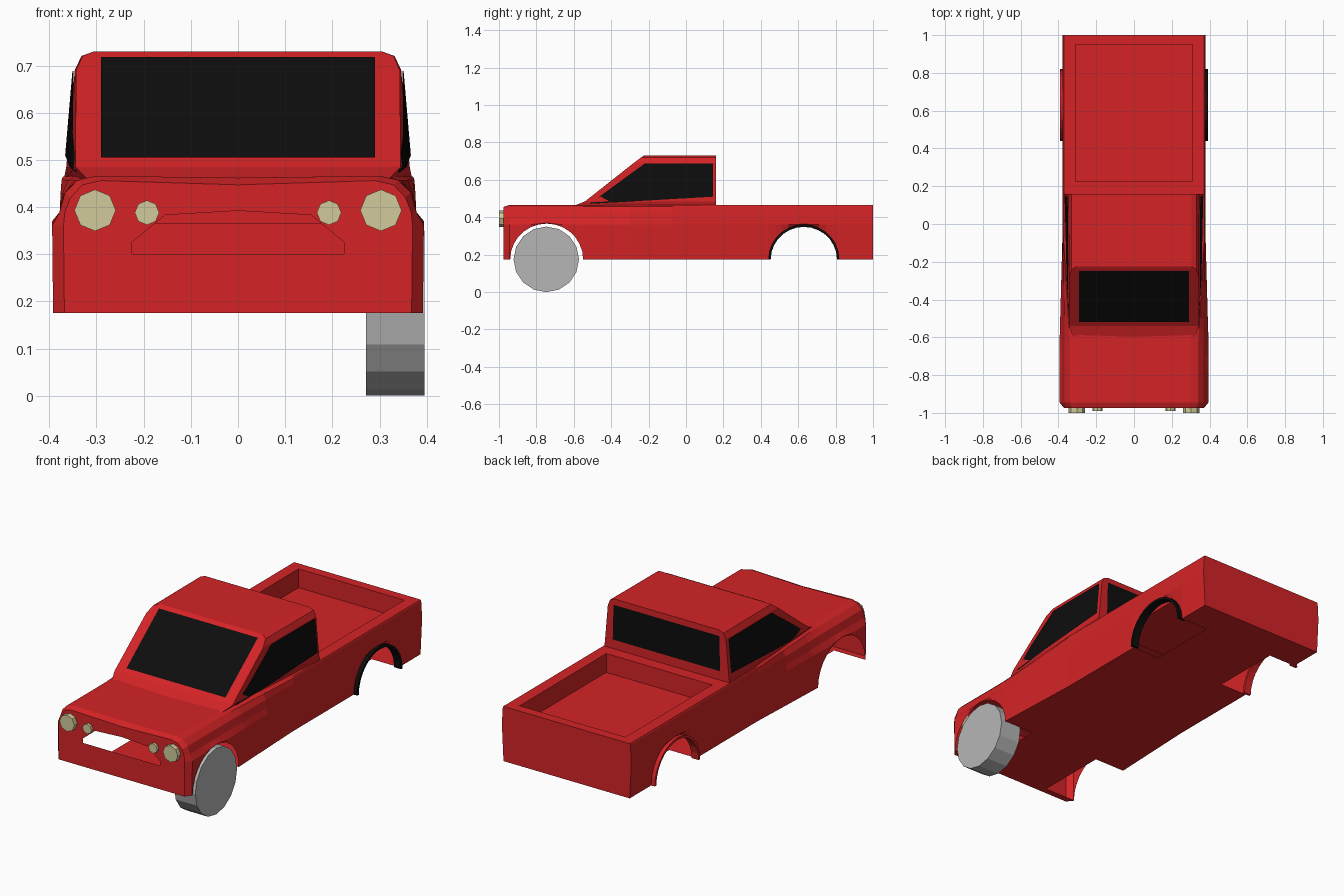
import bpy, bmesh, math
from mathutils import Matrix

if "Cube" in bpy.data.objects:
    bpy.data.objects.remove(bpy.data.objects["Cube"], do_unlink=True)


def material(name, rgb):
    m = bpy.data.materials.new(name)
    m.use_nodes = True
    m.diffuse_color = (*rgb, 1)
    m.node_tree.nodes["Principled BSDF"].inputs["Base Color"].default_value = (*rgb, 1)
    return m


RED = material("red paint", (0.66, 0.017, 0.019))
BLACK = material("black glass", (0.004, 0.004, 0.004))
GREY = material("wheel grey", (0.47, 0.47, 0.47))
CREAM = material("lamp cream", (0.64, 0.6, 0.33))


def finish(bm, name, mat):
    bmesh.ops.remove_doubles(bm, verts=bm.verts, dist=0.0004)
    bmesh.ops.recalc_face_normals(bm, faces=bm.faces)
    me = bpy.data.meshes.new(name)
    bm.to_mesh(me)
    bm.free()
    me.materials.append(mat)
    ob = bpy.data.objects.new(name, me)
    bpy.context.scene.collection.objects.link(ob)
    return ob


def face(bm, pts, sides=(1, -1)):
    """One face for each listed side of the centre plane."""
    for s in sides:
        order = pts if s > 0 else pts[::-1]
        bm.faces.new([bm.verts.new((s * x, y, z)) for x, y, z in order])


def lerp(a, b, t):
    return a + (b - a) * t


# Body dimensions
SILL, BELT, TOP = 0.175, 0.36, 0.465
FRONT, REAR = -0.975, 1.0
ARCHES = ((-0.745, 0.195), (0.63, 0.19))
WELL_X = 0.21
BED_X, BED_Y0, BED_Y1, BED_Z = 0.31, 0.225, 0.95, 0.365
SEG = 14

NOSE = [(0.368, SILL), (0.37, BELT), (0.367, 0.39), (0.355, 0.42), (0.33, 0.447), (0.29, 0.456), (0, 0.447)]
HOOD = [(0.392, SILL), (0.394, BELT), (0.378, 0.39), (0.367, 0.43), (0.34, 0.457), (0.3, 0.466), (0, 0.462)]
BED = [(0.37, SILL), (0.379, BELT), (0.378, 0.39), (0.376, 0.43), (0.374, 0.458), (0.371, TOP), (0, TOP)]


def arch_z(y):
    for c, r in ARCHES:
        if abs(y - c) < r:
            return SILL + math.sqrt(r * r - (y - c) ** 2) * 0.98
    return SILL


def section(y):
    """Half cross-section from the sill to the centre line."""
    if y <= FRONT:
        pts = NOSE
    else:
        t = min(1, max(0, (y + 0.62) / 0.55))
        pts = [(lerp(a[0], b[0], t), lerp(a[1], b[1], t)) for a, b in zip(HOOD, BED)]
    z0 = arch_z(y)
    out = [(pts[0][0], y, z0), (pts[1][0], y, max(BELT, z0 + 0.004))]
    return out + [(x, y, z) for x, z in pts[2:]]


# Body shell: stations along the length, with open wheel arches
stations = {FRONT, -0.945, -0.5, -0.3, -0.07, 0.16, BED_Y0, BED_Y1, REAR}
for c, r in ARCHES:
    stations |= {round(c - r * math.cos(math.pi * i / SEG), 4) for i in range(SEG + 1)}
stations = sorted(stations)

bm = bmesh.new()
for y0, y1 in zip(stations, stations[1:]):
    a, b = section(y0), section(y1)
    mid = (y0 + y1) / 2
    in_bed = BED_Y0 < mid < BED_Y1
    last = len(a) - 2 if in_bed else len(a) - 1
    for i in range(last):
        face(bm, [a[i], b[i], b[i + 1], a[i + 1]])
    if in_bed:
        # rim, inner wall and floor of the load bed
        path0 = [a[-2]] + [(x, y0, z) for x, z in ((BED_X, TOP), (BED_X, BED_Z), (0, BED_Z))]
        path1 = [b[-2]] + [(x, y1, z) for x, z in ((BED_X, TOP), (BED_X, BED_Z), (0, BED_Z))]
        for i in range(3):
            face(bm, [path0[i], path1[i], path1[i + 1], path0[i + 1]])
    # underside, notched at the wheels
    in_arch = any(abs(mid - c) < r for c, r in ARCHES)
    xa, xb = (WELL_X, WELL_X) if in_arch else (a[0][0], b[0][0])
    face(bm, [(0, y0, SILL), (0, y1, SILL), (xb, y1, SILL), (xa, y0, SILL)])
for y in (BED_Y0, BED_Y1):
    face(bm, [(0, y, BED_Z), (BED_X, y, BED_Z), (BED_X, y, TOP), (0, y, TOP)])
face(bm, [(0, REAR, SILL)] + section(REAR))
# nose panel with the open grille slot
slot = [(0, 0.392), (0.155, 0.383), (0.225, 0.325), (0.225, 0.3), (0, 0.3)]
face(bm, [(0, FRONT, SILL)] + section(FRONT) + [(x, FRONT, z) for x, z in slot])
finish(bm, "body_shell", RED)

# Cab: stacked levels of (z, front y, front half width, rear half width)
CAB_REAR = 0.16
LEVELS = [(0.455, -0.615, 0.315, 0.37), (0.485, -0.54, 0.345, 0.364), (0.69, -0.28, 0.343, 0.346),
          (0.72, -0.24, 0.33, 0.332), (0.73, -0.225, 0.305, 0.305)]


def cab_level(z):
    for a, b in zip(LEVELS, LEVELS[1:]):
        if z <= b[0]:
            t = (z - a[0]) / (b[0] - a[0])
            return [lerp(p, q, t) for p, q in zip(a, b)]
    return LEVELS[-1]


def cab_x(y, z):
    _, yf, xf, xr = cab_level(z)
    return lerp(xf, xr, (y - yf) / (CAB_REAR - yf))


bm = bmesh.new()
for (z0, f0, a0, b0), (z1, f1, a1, b1) in zip(LEVELS, LEVELS[1:]):
    face(bm, [(0, f0, z0), (a0, f0, z0), (a1, f1, z1), (0, f1, z1)])
    face(bm, [(a0, f0, z0), (b0, CAB_REAR, z0), (b1, CAB_REAR, z1), (a1, f1, z1)])
    face(bm, [(b0, CAB_REAR, z0), (0, CAB_REAR, z0), (0, CAB_REAR, z1), (b1, CAB_REAR, z1)])
z, f, a, b = LEVELS[-1]
face(bm, [(0, f, z), (a, f, z), (b, CAB_REAR, z), (0, CAB_REAR, z)])
finish(bm, "cab", RED)

# Windscreen and rear window plates
bm = bmesh.new()
yb, yt = cab_level(0.505)[1] - 0.005, cab_level(0.718)[1] - 0.005
face(bm, [(0, yb, 0.505), (0.29, yb, 0.505), (0.29, yt, 0.718), (0, yt, 0.718)])
finish(bm, "windscreen", BLACK)
bm = bmesh.new()
yr = CAB_REAR + 0.004
face(bm, [(0, yr, 0.515), (0.315, yr, 0.515), (0.31, yr, 0.7), (0, yr, 0.7)])
finish(bm, "rear_window", BLACK)

# Side windows follow the cab side
bm = bmesh.new()
Y0, Y1 = -0.51, 0.145
rows = []
for y in (Y0, -0.4, -0.3, -0.22, -0.1, 0.02, Y1):
    low = lerp(0.472, 0.51, (y - Y0) / (Y1 - Y0))
    high = min(0.688, lerp(0.476, 0.688, (y - Y0) / 0.29))
    rows.append([(cab_x(y, z) + 0.005, y, z) for z in (low, high)])
for (a, b), (c, d) in zip(rows, rows[1:]):
    face(bm, [a, c, d, b])
finish(bm, "side_windows", BLACK)


# Rear wheel arch lips
def arch_lip(name, side, mat):
    bm = bmesh.new()
    c, r = ARCHES[1]
    rings = []
    for i in range(SEG + 1):
        t = math.pi * i / SEG
        rings.append([(x, c - q * math.cos(t), SILL + q * math.sin(t) * 0.98)
                      for x, q in ((0.35, r - 0.013), (0.391, r - 0.013), (0.391, r), (0.35, r))])
    for a, b in zip(rings, rings[1:]):
        for i in range(4):
            j = (i + 1) % 4
            face(bm, [a[i], b[i], b[j], a[j]], (side,))
    for ring in (rings[0], rings[-1]):
        face(bm, ring, (side,))
    finish(bm, name, mat)


arch_lip("left_rear_arch_lip", 1, BLACK)
arch_lip("right_rear_arch_lip", -1, RED)


# Wheel and lamps
def disc(name, axis, centre, radius, depth, sides, mat, turn=0.0):
    bm = bmesh.new()
    rot = Matrix.Rotation(math.pi / 2, 4, axis) @ Matrix.Rotation(turn, 4, "Z")
    bmesh.ops.create_cone(bm, cap_ends=True, segments=sides, radius1=radius, radius2=radius,
                          depth=depth, matrix=Matrix.Translation(centre) @ rot)
    finish(bm, name, mat)


disc("left_front_wheel", "Y", (0.333, -0.747, 0.175), 0.175, 0.124, 16, GREY)
for label, s in (("left", 1), ("right", -1)):
    disc(label + "_headlamp", "X", (s * 0.303, -0.982, 0.393), 0.044, 0.036, 8, CREAM)
    disc(label + "_marker_lamp", "X", (s * 0.193, -0.976, 0.388), 0.026, 0.026, 8, CREAM)
